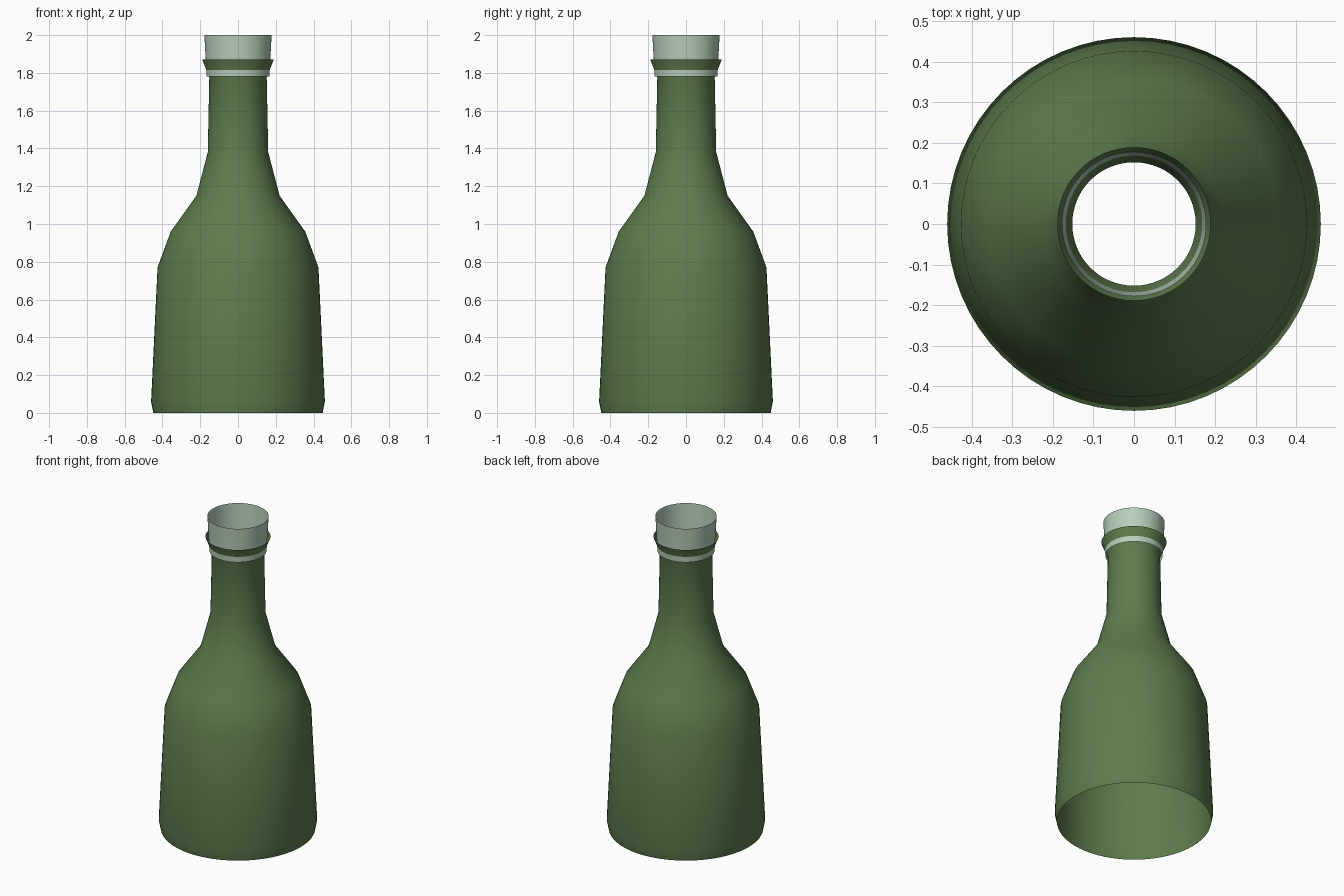
import bpy, math

if "Cube" in bpy.data.objects:
    bpy.data.objects.remove(bpy.data.objects["Cube"])

SIDES = 64


def material(name, color):
    m = bpy.data.materials.new(name)
    m.diffuse_color = color
    m.use_nodes = True
    m.node_tree.nodes["Principled BSDF"].inputs["Base Color"].default_value = m.diffuse_color
    return m


def lathe(name, profile, mat):
    """Spin an open (radius, height) profile around z."""
    verts, faces = [], []
    for r, z in profile:
        for i in range(SIDES):
            a = 2 * math.pi * i / SIDES
            verts.append((r * math.cos(a), r * math.sin(a), z))
    for k in range(len(profile) - 1):
        for i in range(SIDES):
            j = (i + 1) % SIDES
            faces.append((k * SIDES + i, k * SIDES + j,
                          (k + 1) * SIDES + j, (k + 1) * SIDES + i))
    mesh = bpy.data.meshes.new(name)
    mesh.from_pydata(verts, [], faces)
    mesh.materials.append(mat)
    mesh.shade_smooth()
    obj = bpy.data.objects.new(name, mesh)
    bpy.context.collection.objects.link(obj)
    return obj


green = material("green_glass", (0.11, 0.20, 0.075, 1))
pale = material("pale_green", (0.47, 0.62, 0.49, 1))

# Open-bottomed bottle: body, shoulder, neck and flared lip
lathe("bottle", [(0.448, 0), (0.46, 0.06), (0.426, 0.77), (0.356, 0.96),
                 (0.22, 1.15), (0.16, 1.38), (0.152, 1.775), (0.189, 1.87)], green)

# Thin open sleeve passing through the flared lip
lathe("mouth_sleeve", [(0.166, 1.78), (0.178, 2.0)], pale)
